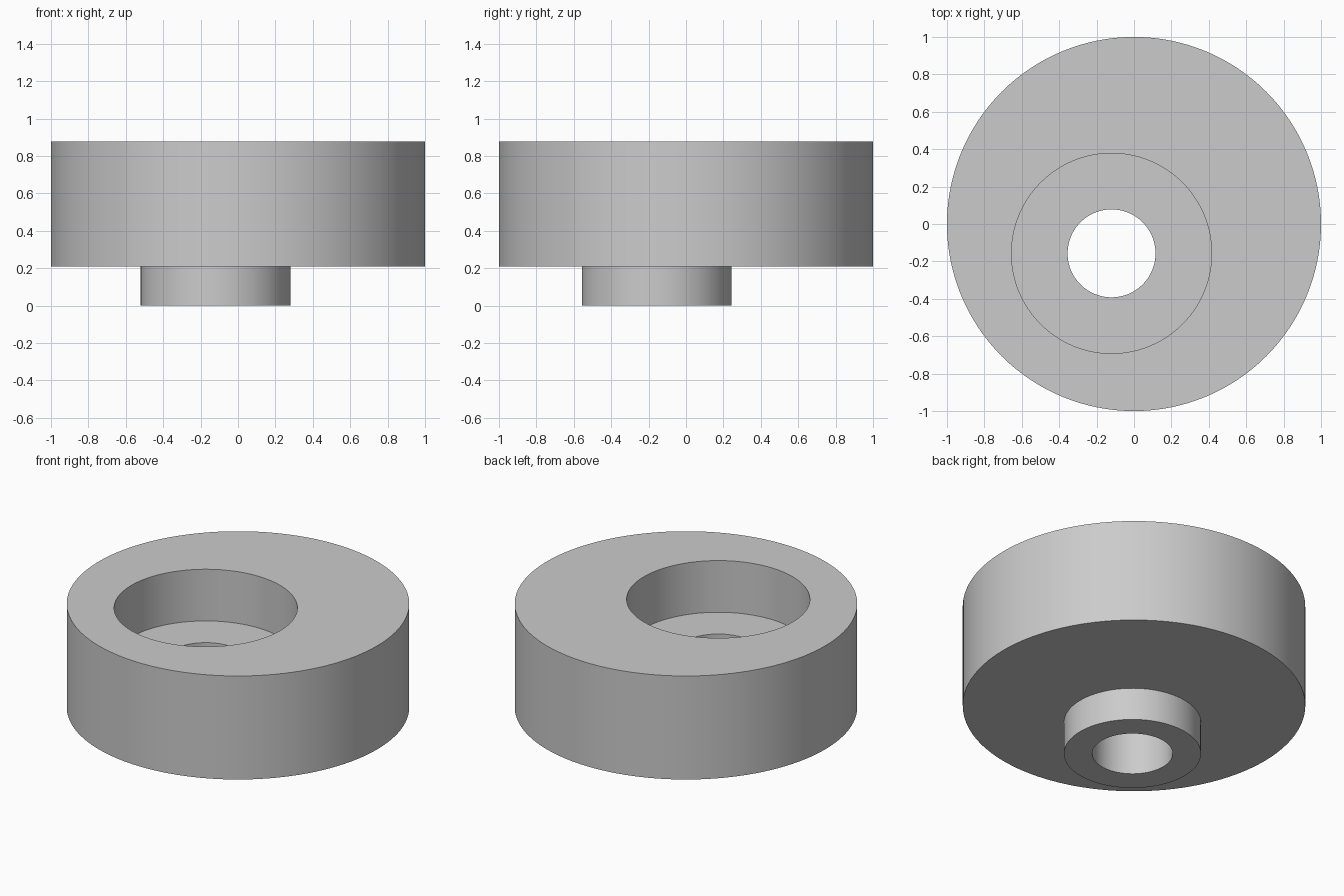
import bpy
import bmesh
import math

SIDES = 128
AXIS = (-0.12, -0.157)   # shared centre of boss, bore and recess
CENTRE = (0.0, 0.0)      # centre of the main disc

cube = bpy.data.objects.get("Cube")
if cube:
    bpy.data.objects.remove(cube, do_unlink=True)

grey = bpy.data.materials.new("light grey")
colour = (0.6, 0.6, 0.6, 1.0)
grey.diffuse_color = colour
grey.use_nodes = True
for node in grey.node_tree.nodes:
    if node.type == "BSDF_PRINCIPLED":
        node.inputs["Base Color"].default_value = colour

# Closed chain of circular edges: centre, radius, height
RINGS = [
    (AXIS, 0.4, 0.0),       # boss bottom
    (AXIS, 0.4, 0.21),      # boss root
    (CENTRE, 1.0, 0.21),    # disc bottom
    (CENTRE, 1.0, 0.877),   # disc top
    (AXIS, 0.535, 0.877),   # recess mouth
    (AXIS, 0.535, 0.544),   # recess floor
    (AXIS, 0.235, 0.544),   # bore top
    (AXIS, 0.235, 0.0),     # bore bottom
]


def add_ring(bm, centre, radius, z):
    angles = [math.tau * i / SIDES for i in range(SIDES)]
    return [bm.verts.new((centre[0] + radius * math.cos(a),
                          centre[1] + radius * math.sin(a), z)) for a in angles]


# Skin each ring to the next, closing back through the bore
bm = bmesh.new()
loops = [add_ring(bm, *ring) for ring in RINGS]
for lower, upper in zip(loops, loops[1:] + loops[:1]):
    for i in range(SIDES):
        j = (i + 1) % SIDES
        bm.faces.new((lower[i], lower[j], upper[j], upper[i]))
bmesh.ops.recalc_face_normals(bm, faces=bm.faces)

mesh = bpy.data.meshes.new("eccentric_disc")
bm.to_mesh(mesh)
bm.free()
mesh.materials.append(grey)
disc = bpy.data.objects.new("eccentric_disc", mesh)
bpy.context.collection.objects.link(disc)

# Smooth walls, sharp rims
bpy.ops.object.select_all(action="DESELECT")
disc.select_set(True)
bpy.context.view_layer.objects.active = disc
bpy.ops.object.shade_smooth_by_angle(angle=math.radians(30))
